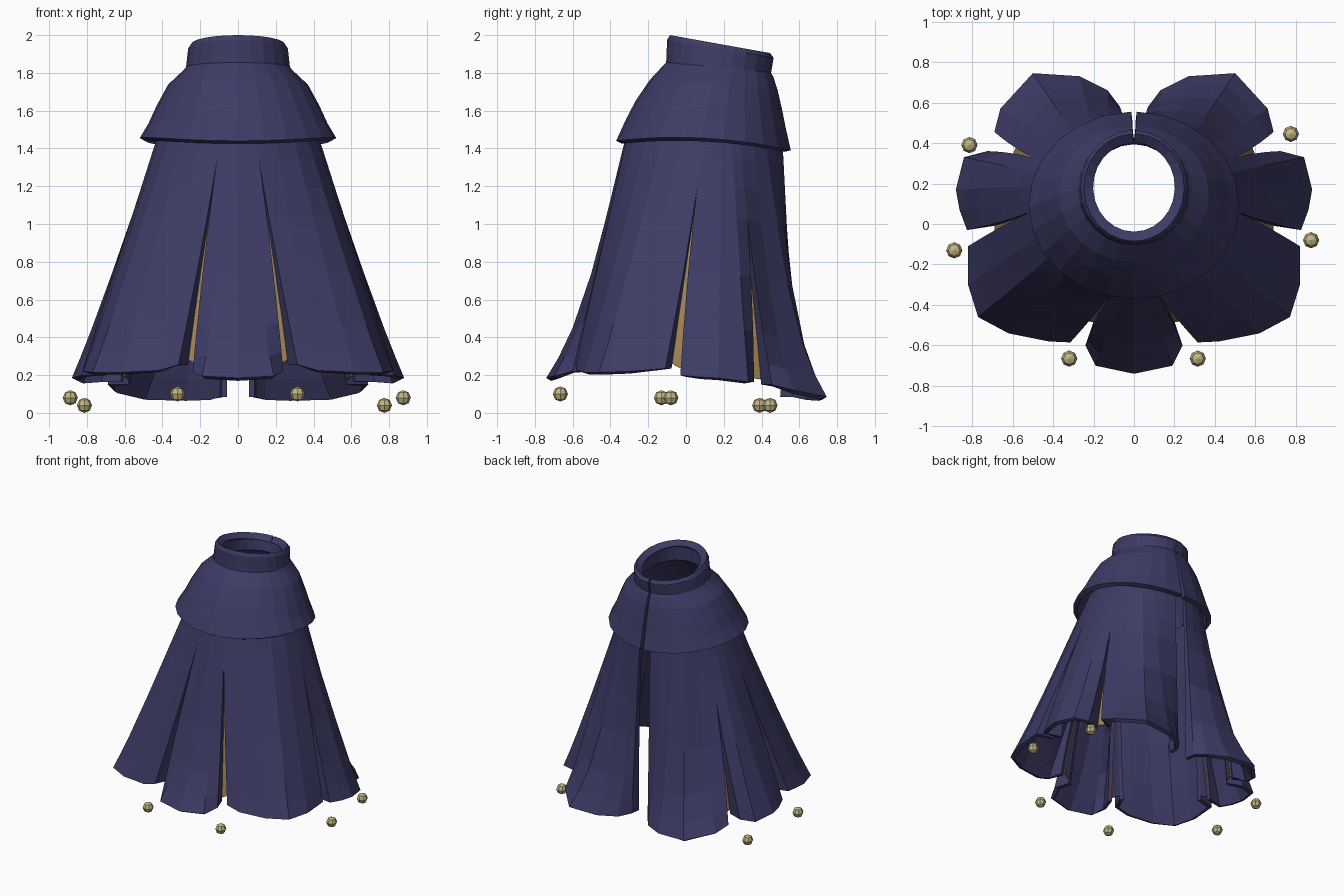
import bpy, math
from mathutils import Vector

cube = bpy.data.objects.get("Cube")
if cube:
    bpy.data.objects.remove(cube)


def material(name, rgb):
    m = bpy.data.materials.new(name)
    m.use_nodes = True
    m.diffuse_color = (*rgb, 1)
    m.node_tree.nodes["Principled BSDF"].inputs["Base Color"].default_value = (*rgb, 1)
    return m


BLUE = material("dusky blue cloth", (0.046, 0.044, 0.13))
TAN = material("tan lining", (0.36, 0.23, 0.09))
BEAD = material("pale gold", (0.54, 0.47, 0.23))


def sheet(name, rows, thickness, mats):
    """Skin a grid of points (top row first) and thicken it inward."""
    n = len(rows[0])
    faces = [(r * n + c, (r + 1) * n + c, (r + 1) * n + c + 1, r * n + c + 1)
             for r in range(len(rows) - 1) for c in range(n - 1)]
    me = bpy.data.meshes.new(name)
    me.from_pydata([tuple(p) for row in rows for p in row], [], faces)
    for m in mats:
        me.materials.append(m)
    ob = bpy.data.objects.new(name, me)
    bpy.context.collection.objects.link(ob)
    mod = ob.modifiers.new("Thickness", "SOLIDIFY")
    mod.thickness = thickness
    mod.offset = -1
    mod.material_offset = len(mats) - 1


def ring(rx, y_front, y_back, z_front, z_back, z_side=None, gap=1.5, n=24):
    """Tilted oval, open by a small gap at the back."""
    cy, ry = (y_front + y_back) / 2, (y_back - y_front) / 2
    mid = (z_front + z_back) / 2
    bulge = 0 if z_side is None else z_side - mid
    pts = []
    for i in range(n + 1):
        a = math.radians(90 + gap + (360 - 2 * gap) * i / n)
        s, c = math.sin(a), math.cos(a)
        pts.append((rx * c, cy + ry * s, mid + (z_back - z_front) / 2 * s + bulge * c * c))
    return pts


# Collar and shoulder cape
sheet("collar", [ring(0.248, -0.085, 0.445, 2.0, 1.905),
                 ring(0.264, -0.1, 0.464, 1.975, 1.88),
                 ring(0.276, -0.105, 0.448, 1.855, 1.785)], 0.055, [BLUE])
sheet("shoulder_cape", [ring(0.26, -0.085, 0.44, 1.875, 1.82),
                        ring(0.29, -0.115, 0.462, 1.845, 1.78),
                        ring(0.37, -0.19, 0.485, 1.765, 1.71),
                        ring(0.43, -0.265, 0.51, 1.655, 1.6),
                        ring(0.475, -0.315, 0.53, 1.56, 1.5),
                        ring(0.52, -0.37, 0.555, 1.44, 1.39, 1.455)], 0.035, [BLUE])

# Skirt slits: angle at the waist, where the slit opens, hem position
AXIS = Vector((0, 0.1, 0))
ROWS = [0, 0.12, 0.24, 0.36, 0.58, 0.8, 0.92, 1]
FRONT = (-78, 0.12, (0.28, -0.59, 0.26))
SIDE = (0, 0.24, (0.82, -0.07, 0.23))
REAR = (26, 0.36, (0.705, 0.405, 0.18))
OPEN = (84, 0.0, (0.07, 0.58, 0.09))


def flip_slit(s):
    return (180 - s[0], s[1], (-s[2][0], s[2][1], s[2][2]))


def flip_hem(hem):
    return [(-x, y, z) for x, y, z in reversed(hem)]


def waist(angle):
    a = math.radians(angle)
    return Vector((0.415 * math.cos(a), 0.1 + 0.41 * math.sin(a), 1.5))


def opening(slit, t):
    """How far a slit has opened: slowly at first, wide at the hem."""
    return max(0, (t - slit[1]) / (1 - slit[1])) ** 1.6


def edge_point(slit, corner, t):
    mid = Vector(slit[2])
    return waist(slit[0]).lerp(mid, t) + (Vector(corner) - mid) * opening(slit, t)


def fold_point(slit, corner, t):
    """Edge turned in toward the body axis."""
    p = edge_point(slit, corner, t)
    q = AXIS + (p - AXIS) * (0.95 - 0.11 * opening(slit, t))
    q.z = p.z
    return q


def flare(t, k):
    return k * t + (1 - k) * t ** 5


def panel(name, left, right, hem, k):
    a0, a1 = left[0], right[0]
    if a1 < a0:
        a1 += 360
    n = len(hem) - 1
    rows = []
    for t in ROWS:
        row = [fold_point(left, hem[0], t), edge_point(left, hem[0], t)]
        for i in range(1, n):
            top, low = waist(a0 + (a1 - a0) * i / n), Vector(hem[i])
            p = top.lerp(low, flare(t, k))
            p.z = top.z + (low.z - top.z) * t
            row.append(p)
        row += [edge_point(right, hem[-1], t), fold_point(right, hem[-1], t)]
        rows.append(row)
    sheet(name, rows, 0.03, [BLUE])


def gore(name, slit, before, after):
    """Lining strip behind a slit, tan outside and blue inside."""
    rows = [[fold_point(slit, before, min(t, 0.98)), fold_point(slit, after, min(t, 0.98))]
            for t in ROWS if t >= slit[1]]
    sheet(name, rows, 0.008, [TAN, BLUE])


center_hem = [(-0.24, -0.6, 0.22), (-0.19, -0.7, 0.195), (0, -0.74, 0.185),
              (0.19, -0.7, 0.195), (0.24, -0.6, 0.22)]
front_hem = [(0.315, -0.585, 0.255), (0.42, -0.58, 0.225), (0.62, -0.54, 0.215),
             (0.77, -0.46, 0.215), (0.82, -0.3, 0.22), (0.82, -0.11, 0.235)]
side_hem = [(0.825, -0.03, 0.2), (0.862, 0.07, 0.19), (0.88, 0.17, 0.185),
            (0.84, 0.33, 0.165), (0.725, 0.36, 0.165)]
back_hem = [(0.69, 0.455, 0.15), (0.66, 0.57, 0.12), (0.5, 0.745, 0.085),
            (0.27, 0.73, 0.075), (0.13, 0.66, 0.075), (0.07, 0.58, 0.085)]

panel("front_center_panel", flip_slit(FRONT), FRONT, center_hem, 0.74)
for name, a, b, hem, k in [("front", FRONT, SIDE, front_hem, 0.95),
                           ("side", SIDE, REAR, side_hem, 0.95),
                           ("back", REAR, OPEN, back_hem, 0.62)]:
    panel("left_" + name + "_panel", a, b, hem, k)
    panel("right_" + name + "_panel", flip_slit(b), flip_slit(a), flip_hem(hem), k)

for name, slit, u, v in [("front", FRONT, center_hem[-1], front_hem[0]),
                         ("side", SIDE, front_hem[-1], side_hem[0]),
                         ("rear", REAR, side_hem[-1], back_hem[0])]:
    gore("left_" + name + "_lining", slit, u, v)
    fv, fu = flip_hem([u, v])
    gore("right_" + name + "_lining", flip_slit(slit), fv, fu)

# Beads hanging below the slits
for i, loc in enumerate([(0.315, -0.665, 0.1), (-0.32, -0.665, 0.1),
                         (0.875, -0.08, 0.08), (-0.888, -0.13, 0.08),
                         (0.775, 0.445, 0.04), (-0.813, 0.39, 0.04)]):
    bpy.ops.mesh.primitive_uv_sphere_add(segments=8, ring_count=4, radius=0.04, location=loc)
    bead = bpy.context.object
    bead.name = "bead_%d" % (i + 1)
    bead.data.materials.append(BEAD)
